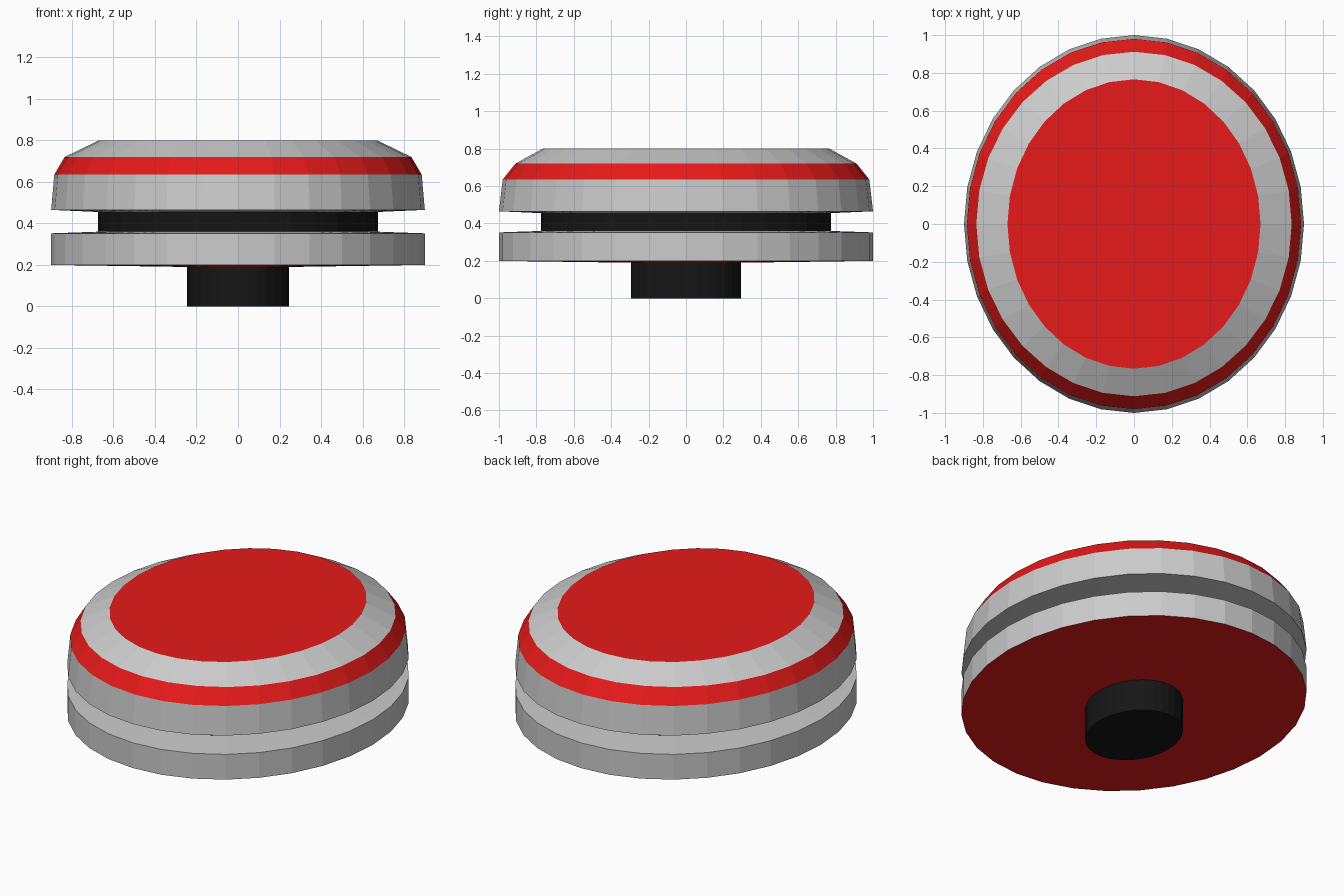
import bpy
from math import cos, sin, tau

if "Cube" in bpy.data.objects:
    bpy.data.objects.remove(bpy.data.objects["Cube"])

SIDES = 32


def material(name, rgb):
    mat = bpy.data.materials.new(name)
    mat.diffuse_color = (*rgb, 1)
    mat.use_nodes = True
    mat.node_tree.nodes["Principled BSDF"].inputs["Base Color"].default_value = mat.diffuse_color
    return mat


def lathe(name, rings, mat=None, cap_bottom=False, cap_top=False):
    """Skin oval rings (x radius, y radius, z), listed along the surface."""
    verts = [(rx * sin(tau * i / SIDES), -ry * cos(tau * i / SIDES), z)
             for rx, ry, z in rings for i in range(SIDES)]
    faces = []
    for r in range(len(rings) - 1):
        a, b = r * SIDES, (r + 1) * SIDES
        for i in range(SIDES):
            j = (i + 1) % SIDES
            faces.append((a + i, a + j, b + j, b + i))
    if cap_bottom:
        faces.append(tuple(reversed(range(SIDES))))
    if cap_top:
        start = (len(rings) - 1) * SIDES
        faces.append(tuple(range(start, start + SIDES)))
    mesh = bpy.data.meshes.new(name)
    mesh.from_pydata(verts, [], faces)
    obj = bpy.data.objects.new(name, mesh)
    bpy.context.collection.objects.link(obj)
    if mat:
        mesh.materials.append(mat)
    return obj


red = material("red", (0.8, 0.01, 0.01))
black = material("black", (0.008, 0.008, 0.008))

# Shared profile rings, from the stem upwards
stem_foot = (0.245, 0.295, 0.0)
stem_top = (0.245, 0.295, 0.19)
base_low = (0.9, 1.0, 0.2)
base_high = (0.9, 1.0, 0.352)
neck_low = (0.675, 0.775, 0.36)
neck_high = (0.675, 0.775, 0.455)
head_low = (0.9, 1.0, 0.465)
band_low = (0.885, 0.98, 0.635)
band_high = (0.835, 0.912, 0.72)
crown = (0.67, 0.766, 0.8)

# Stem and underside
lathe("stem", [stem_foot, stem_top], black, cap_bottom=True)
lathe("underside", [stem_top, base_low], red)

# Lower disc, groove and upper disc
lathe("lower_disc", [base_low, base_high, neck_low])
lathe("groove", [neck_low, neck_high], black)
lathe("upper_disc", [neck_high, head_low, band_low])

# Red band, grey chamfer and red top
lathe("red_band", [band_low, band_high], red)
lathe("chamfer", [band_high, crown])
lathe("top_plate", [crown], red, cap_top=True)
